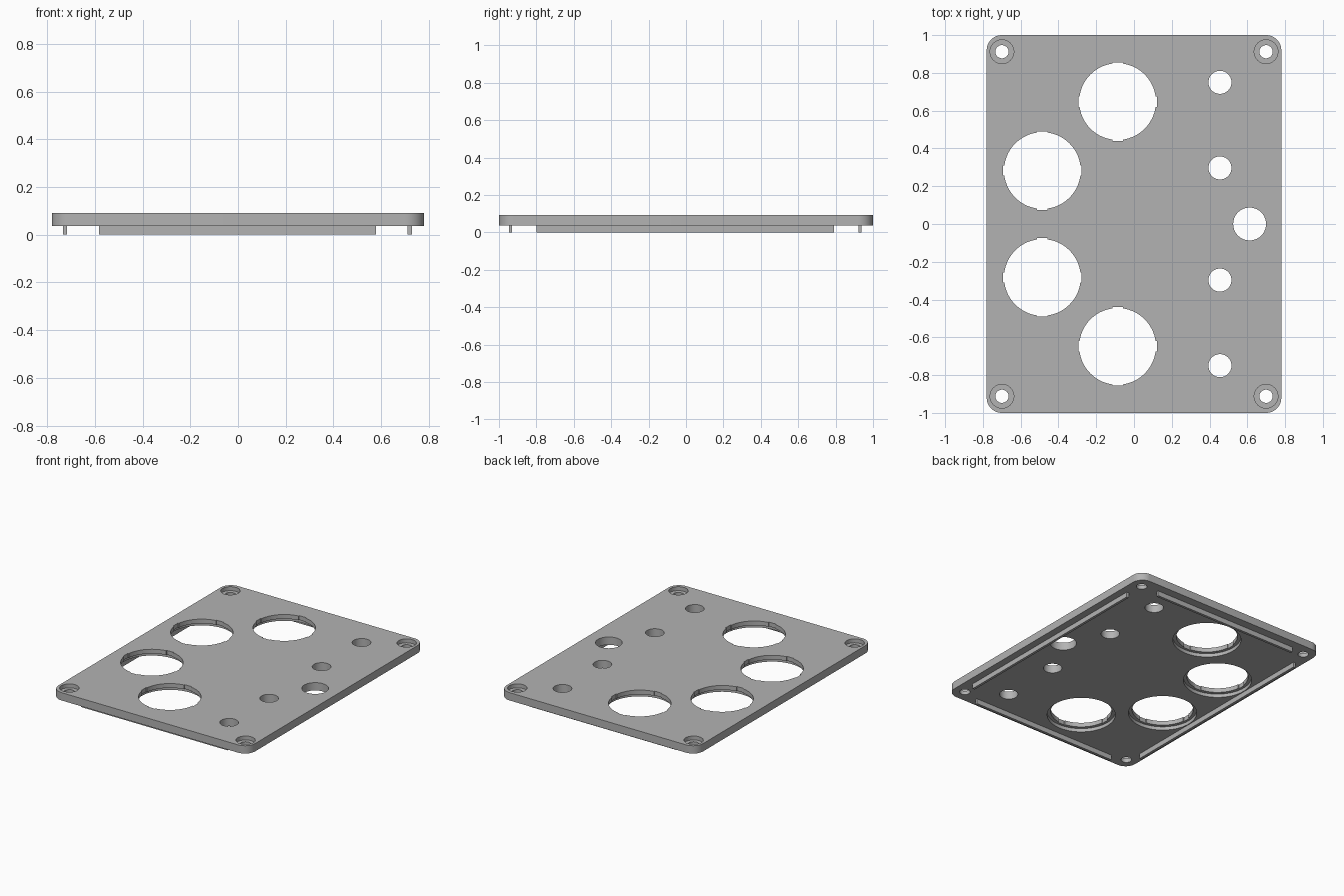
import bpy
import bmesh
import math
from mathutils import Matrix

old = bpy.data.objects.get("Cube")
if old:
    bpy.data.objects.remove(old, do_unlink=True)

BOTTOM, TOP = 0.036, 0.092
HALF_X, HALF_Y = 0.78, 1.0

grey = bpy.data.materials.new("panel grey")
grey.use_nodes = True
colour = (0.45, 0.45, 0.45, 1)
grey.diffuse_color = colour
grey.node_tree.nodes["Principled BSDF"].inputs["Base Color"].default_value = colour


def make_object(name, bm):
    mesh = bpy.data.meshes.new(name)
    bm.to_mesh(mesh)
    bm.free()
    mesh.materials.append(grey)
    obj = bpy.data.objects.new(name, mesh)
    bpy.context.collection.objects.link(obj)
    return obj


def box(name, x, y, z0, z1, width, depth):
    bm = bmesh.new()
    place = Matrix.Translation((x, y, (z0 + z1) / 2)) @ Matrix.Diagonal((width, depth, z1 - z0, 1))
    bmesh.ops.create_cube(bm, size=1, matrix=place)
    return make_object(name, bm)


def cylinder(name, x, y, z0, z1, radius, sides=40):
    bm = bmesh.new()
    bmesh.ops.create_cone(bm, cap_ends=True, segments=sides, radius1=radius, radius2=radius,
                          depth=z1 - z0, matrix=Matrix.Translation((x, y, (z0 + z1) / 2)))
    return make_object(name, bm)


def activate(obj):
    bpy.ops.object.select_all(action="DESELECT")
    obj.select_set(True)
    bpy.context.view_layer.objects.active = obj


def cut(target, cutter):
    mod = target.modifiers.new("cut", "BOOLEAN")
    mod.operation = "DIFFERENCE"
    mod.solver = "EXACT"
    mod.object = cutter
    activate(target)
    bpy.ops.object.modifier_apply(modifier=mod.name)
    bpy.data.objects.remove(cutter, do_unlink=True)


# Panel with rounded vertical corners
panel = box("panel", 0, 0, BOTTOM, TOP, 2 * HALF_X, 2 * HALF_Y)
bm = bmesh.new()
bm.from_mesh(panel.data)
uprights = [e for e in bm.edges if abs(e.verts[0].co.z - e.verts[1].co.z) > 0.01]
bmesh.ops.bevel(bm, geom=uprights, offset=0.08, segments=10, profile=0.5, affect="EDGES")
bm.to_mesh(panel.data)
bm.free()

LOW, HIGH = BOTTOM - 0.1, TOP + 0.1

for side in (1, -1):
    # Large notched openings with a recess on the underside
    for x, y in ((-0.087, 0.648), (-0.485, 0.283)):
        cut(panel, cylinder("recess_cutter", x, y * side, LOW, BOTTOM + 0.025, 0.226, 64))
        cut(panel, cylinder("opening_cutter", x, y * side, LOW, HIGH, 0.203, 64))
        cut(panel, box("notch_cutter", x, y * side, LOW, HIGH, 0.055, 0.416))
        cut(panel, box("notch_cutter", x, y * side, LOW, HIGH, 0.416, 0.055))
    # Small round holes
    for y in (0.75, 0.297):
        cut(panel, cylinder("hole_cutter", 0.455, y * side, LOW, HIGH, 0.061))
    # Counterbored corner screw holes
    for x in (-0.699, 0.699):
        cut(panel, cylinder("counterbore_cutter", x, 0.912 * side, BOTTOM + 0.028, HIGH, 0.063))
        cut(panel, cylinder("screw_cutter", x, 0.912 * side, LOW, HIGH, 0.035))

# Medium hole
cut(panel, cylinder("hole_cutter", 0.612, 0, LOW, HIGH, 0.087))

activate(panel)
bpy.ops.object.shade_smooth_by_angle(angle=math.radians(30))

# Locating ribs under the panel
for name, side in (("left", 1), ("right", -1)):
    box(name + "_rib", 0.722 * side - 0.003, -0.003, 0, BOTTOM, 0.018, 1.59)
for name, side in (("back", 1), ("front", -1)):
    box(name + "_rib", -0.002, 0.934 * side - 0.004, 0, BOTTOM, 1.162, 0.018)
